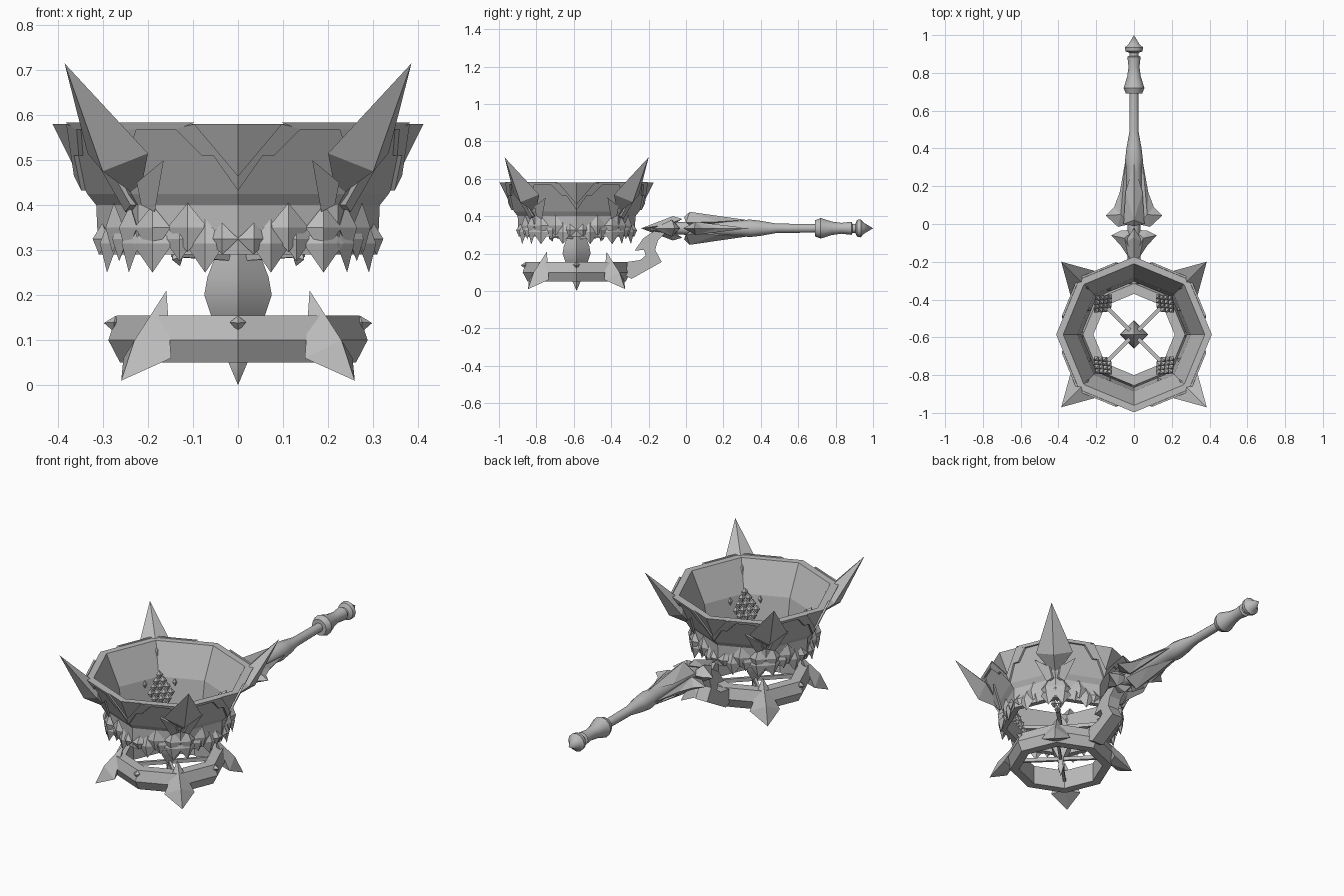
import bpy, bmesh, math
from mathutils import Vector, Matrix

if "Cube" in bpy.data.objects:
    bpy.data.objects.remove(bpy.data.objects["Cube"])

CY, HZ = -0.585, 0.335          # bowl centre in y, handle axis height
K = math.tan(math.pi / 8)
grey = bpy.data.materials.new("steel grey")
grey.diffuse_color = (0.5, 0.5, 0.5, 1)
grey.use_nodes = True
grey.node_tree.nodes["Principled BSDF"].inputs["Base Color"].default_value = grey.diffuse_color


def make(name, verts, faces, smooth=0):
    me = bpy.data.meshes.new(name)
    me.from_pydata([tuple(v) for v in verts], [], faces)
    me.materials.append(grey)
    bm = bmesh.new()
    bm.from_mesh(me)
    bmesh.ops.remove_doubles(bm, verts=bm.verts, dist=1e-5)
    bmesh.ops.recalc_face_normals(bm, faces=bm.faces)
    bm.to_mesh(me)
    bm.free()
    ob = bpy.data.objects.new(name, me)
    bpy.context.collection.objects.link(ob)
    if smooth:
        bpy.context.view_layer.objects.active = ob
        ob.select_set(True)
        bpy.ops.object.shade_smooth_by_angle(angle=math.radians(smooth))
        ob.select_set(False)
    return ob


def join(parts):
    """Merge (verts, faces) pairs."""
    V, F = [], []
    for v, f in parts:
        F += [[i + len(V) for i in q] for q in f]
        V += v
    return V, F


def lathe(profile, n, closed=False, axis='Z'):
    V = []
    for r, h in profile:
        for i in range(n):
            a = 2 * math.pi * i / n
            x, y = r * math.cos(a), r * math.sin(a)
            V.append(Vector((x, y + CY, h)) if axis == 'Z' else Vector((x, h, y + HZ)))
    m = len(profile)
    F = [[j * n + i, j * n + (i + 1) % n, (j + 1) % m * n + (i + 1) % n, (j + 1) % m * n + i]
         for j in range(m if closed else m - 1) for i in range(n)]
    return V, F


def prism(pts, off):
    """Polygon pushed along a vector into a plate."""
    n = len(pts)
    V = [Vector(p) for p in pts] + [Vector(p) + Vector(off) for p in pts]
    return V, [list(range(n)), list(range(n, 2 * n))] + \
        [[i, (i + 1) % n, n + (i + 1) % n, n + i] for i in range(n)]


def bipyramid(rim, a, b):
    """Closed rim loop joined to an apex on each side."""
    n = len(rim)
    return [Vector(p) for p in rim] + [Vector(a), Vector(b)], \
        [[i, (i + 1) % n, n + k] for i in range(n) for k in (0, 1)]


def mirror(p, axis=0):
    v = [Vector(q) for q in p[0]]
    for q in v:
        q[axis] = -q[axis]
    return v, p[1]


def around(parts, start=0.0):
    """Four copies about the bowl axis; parts are centred on the origin."""
    out = []
    for k in range(4):
        M = Matrix.Translation((0, CY, 0)) @ Matrix.Rotation(start + k * math.pi / 2, 4, 'Z')
        out += [([M @ Vector(v) for v in p[0]], p[1]) for p in parts]
    return join(out)


# ---- bowl shell
OUT = [(0.31, 0.29), (0.315, 0.40), (0.335, 0.425), (0.412, 0.58)]
make("bowl", *lathe(OUT + [(0.375, 0.58), (0.30, 0.42), (0.28, 0.29)], 8, True))


def radius(z):
    for (r0, z0), (r1, z1) in zip(OUT, OUT[1:]):
        if z <= z1:
            return r0 + (r1 - r0) * (z - z0) / (z1 - z0)
    return OUT[-1][0]


def wall(x, z, d=0.0):
    """Point on the front right wall, lifted outward by d."""
    return Vector((x, K * x - radius(z) - d * 1.08, z))


def wall_plate(pts, d):
    V = [wall(x, z, 0) for x, z in pts] + [wall(x, z, d) for x, z in pts]
    n = len(pts)
    return V, [list(range(n)), list(range(n, 2 * n))] + \
        [[i, (i + 1) % n, n + (i + 1) % n, n + i] for i in range(n)]


# ---- raised rim trim dipping to a V at each main corner
vee = wall_plate([(0, 0.465), (0.097, 0.58), (0.14, 0.57), (0.08, 0.51), (0.055, 0.51), (0, 0.432)], 0.009)
band = wall_plate([(0.097, 0.583), (0.29, 0.583), (0.286, 0.568), (0.138, 0.568)], 0.010)
step = wall_plate([(0.225, 0.57), (0.285, 0.57), (0.25, 0.47), (0.238, 0.47), (0.25, 0.52), (0.235, 0.54)], 0.009)
trim = [vee, band, step]
make("rim_trim", *around(trim + [mirror(p) for p in trim]))


# ---- overlapping pointed scales
def scale(x, top, mid, low, w, d):
    rim = [wall(x, top, d * 0.2), wall(x + w, mid, d * 0.4), wall(x, low, d), wall(x - w, mid, d * 0.4)]
    c = wall(x, mid, d + 0.012)
    return bipyramid(rim, c, wall(x, mid, -0.012))


scales = [scale(0.073, 0.37, 0.315, 0.25, 0.045, 0.012),
          scale(0.19, 0.37, 0.315, 0.25, 0.045, 0.012),
          scale(0.13, 0.37, 0.325, 0.275, 0.035, 0.008),
          scale(0.112, 0.405, 0.35, 0.295, 0.045, 0.014),
          scale(0.035, 0.36, 0.325, 0.29, 0.036, 0.012),
          scale(0.19, 0.40, 0.35, 0.29, 0.04, 0.016)]
make("scales", *around(scales + [mirror(s) for s in scales]))

# ---- thin fins under the horns
fin = wall_plate([(0.165, 0.5), (0.225, 0.45), (0.215, 0.40), (0.185, 0.385)], 0.012)
make("horn_fins", *around([fin, mirror(fin)]))

# ---- horns at the diagonal corners (x is radial before turning)
horn = [[(0.545, 0, 0.715), (0.378, 0.095, 0.515), (0.31, 0, 0.415), (0.378, -0.095, 0.515)],
        (0.425, 0, 0.475), (0.35, 0, 0.54)]
make("horns", *around([bipyramid(*horn)], math.pi / 4))

# ---- lower ring, its spikes and studs
make("lower_ring", *lathe([(0.288, 0.10), (0.27, 0.155), (0.215, 0.155), (0.215, 0.05), (0.262, 0.05)], 8, True))
spike = [[(0.225, 0, 0.21), (0.285, 0.075, 0.06), (0.367, 0, 0.01), (0.285, -0.075, 0.06)],
         (0.325, 0, 0.10), (0.25, 0, 0.06)]
make("ring_spikes", *around([bipyramid(*spike)], math.pi / 4))
stud = [[(0.272, 0, 0.154), (0.275, 0.018, 0.14), (0.275, 0, 0.118), (0.275, -0.018, 0.14)],
        (0.298, 0, 0.138), (0.255, 0, 0.138)]
make("ring_studs", *around([bipyramid(*stud)]))

# ---- hanging core with bottom point
make("core", *lathe([(0, 0.36), (0.045, 0.30), (0.068, 0.24), (0.075, 0.20), (0.058, 0.15), (0.02, 0.10),
                     (0.015, 0.065), (0.021, 0.05), (0, 0.0)], 4), smooth=40)


# ---- cross struts
def strut(r0, z0, r1, z1, w):
    return prism([(r0, -w, z0), (r0, w, z0), (r0, w, z0 + 0.02), (r0, -w, z0 + 0.02)],
                 (r1 - r0, 0, z1 - z0))


make("struts", *around([strut(0.0, 0.275, 0.20, 0.285, 0.010),
                        strut(0.0, 0.09, 0.25, 0.09, 0.007)], math.pi / 4))

# ---- gem clusters standing on the strut ends
gems = []
for row, n in enumerate([1, 2, 3, 4, 3, 2, 1]):
    for i in range(n):
        t, z, r = (i - (n - 1) / 2) * 0.034, 0.285 + row * 0.026, 0.19 + row * 0.014
        s = 0.021
        gems.append(bipyramid([(r + 0.008, t, z + s), (r, t + 0.017, z), (r - 0.008, t, z - s), (r, t - 0.017, z)],
                              (r - 0.018, t, z + 0.006), (r + 0.018, t, z - 0.006)))
for t in (-0.075, 0.075):
    gems.append(bipyramid([(0.27, t, 0.42), (0.265, t + 0.012, 0.40), (0.26, t, 0.38), (0.265, t - 0.012, 0.40)],
                          (0.25, t, 0.40), (0.28, t, 0.40)))
make("gem_clusters", *around(gems, math.pi / 4))

# ---- hooked bracket from ring to handle
hook = [(-0.11, 0.31), (-0.15, 0.27), (-0.165, 0.22), (-0.13, 0.155), (-0.29, 0.065), (-0.32, 0.08),
        (-0.315, 0.155), (-0.245, 0.165), (-0.215, 0.19), (-0.225, 0.22), (-0.275, 0.215),
        (-0.23, 0.28), (-0.17, 0.32)]
make("bracket", *prism([(-0.035, y, z) for y, z in hook], (0.07, 0, 0)))

# ---- handle
make("handle", *lathe([(0, -0.2), (0.03, -0.1), (0.04, 0.1), (0.042, 0.3), (0.047, 0.34), (0.04, 0.40),
                       (0.025, 0.485), (0.023, 0.69), (0.043, 0.69), (0.055, 0.72), (0.036, 0.78),
                       (0.029, 0.83), (0.035, 0.885), (0.024, 0.89), (0.024, 0.905), (0.045, 0.915),
                       (0.048, 0.935), (0.03, 0.95), (0, 1.0)], 12, axis='Y'), smooth=35)


# ---- swept guard blades
def blade(pts, c, h):
    rim = [(x, y, HZ) for x, y in pts]
    return bipyramid(rim, (*c, HZ + h), (*c, HZ - h))


side = [blade([(0.045, 0.34), (0.075, 0.17), (0.105, 0.09), (0.15, 0.045), (0.085, -0.015), (0.02, 0.0), (0.03, 0.2)],
              (0.07, 0.05), 0.035),
        blade([(0.12, -0.06), (0.07, -0.115), (0.03, -0.175), (0.0, -0.18), (0.0, -0.03), (0.07, -0.035)],
              (0.05, -0.075), 0.045)]
make("guard_blades", *join(side + [mirror(s) for s in side]))

# ---- layered shells above and below the guard
shell = [bipyramid([(0, -0.01, 0.06), (0.055, 0.0, 0.03), (0.045, 0.17, 0.035), (0, 0.32, 0.045),
                    (-0.045, 0.17, 0.035), (-0.055, 0.0, 0.03)], (0, 0.02, 0.088), (0, 0.05, 0.0)),
         bipyramid([(0, -0.24, 0.0), (0.05, -0.1, 0.02), (0, -0.02, 0.05), (-0.05, -0.1, 0.02)],
                   (0, -0.07, 0.065), (0, -0.1, 0.0))]
shells = shell + [mirror(s, 2) for s in shell]
make("guard_shells", *join([([v + Vector((0, 0, HZ)) for v in p[0]], p[1]) for p in shells]))
